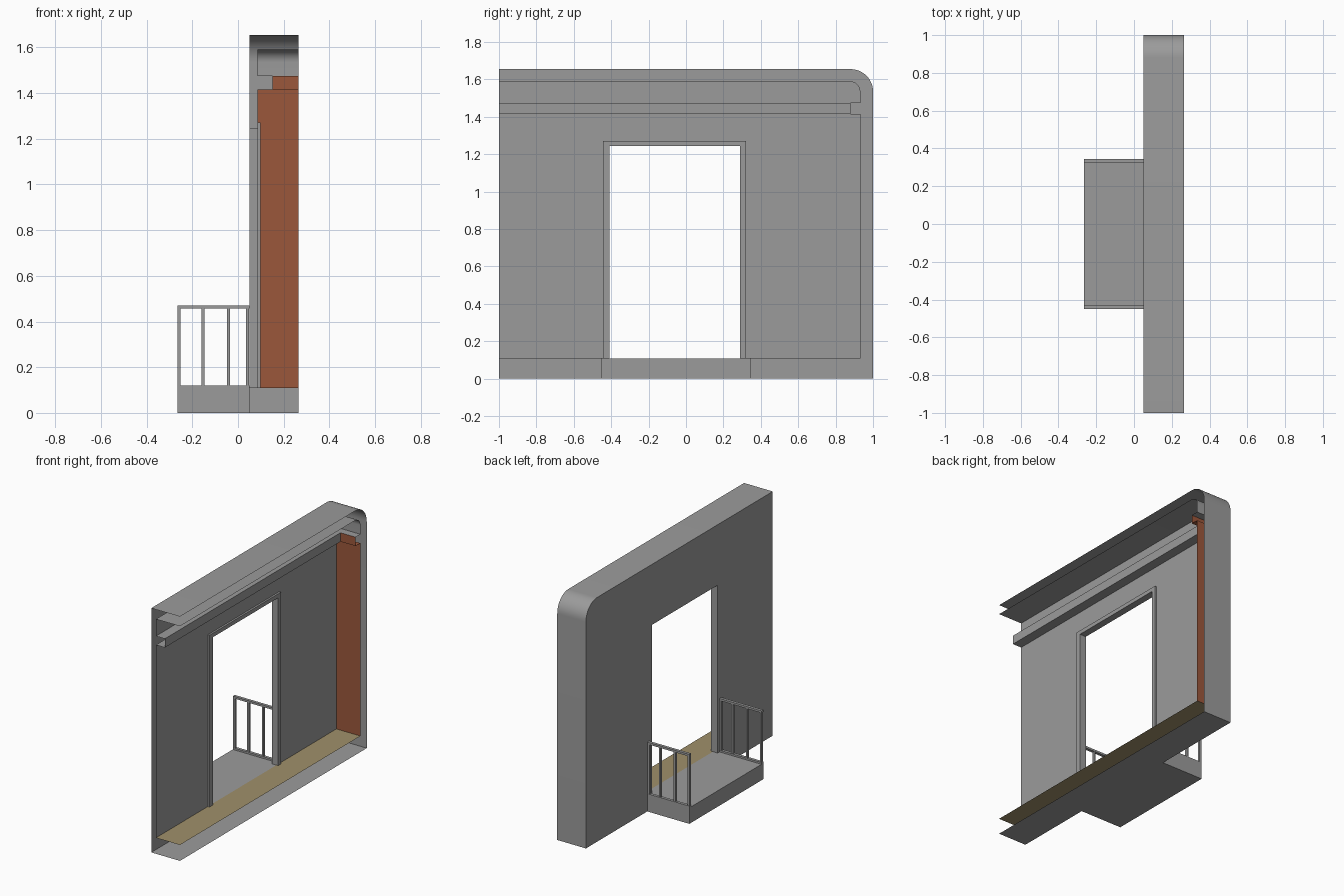
import bpy, math
from math import radians, cos, sin

if "Cube" in bpy.data.objects:
    bpy.data.objects.remove(bpy.data.objects["Cube"])


def material(name, rgb):
    m = bpy.data.materials.new(name)
    m.diffuse_color = (*rgb, 1)
    m.use_nodes = True
    m.node_tree.nodes["Principled BSDF"].inputs["Base Color"].default_value = m.diffuse_color
    return m


GREY = material("plaster_grey", (0.33, 0.33, 0.33))
BROWN = material("end_wall_brown", (0.33, 0.096, 0.044))
TAN = material("floor_tan", (0.35, 0.28, 0.145))

BACK, INNER, OPEN, TRIM = 0.05, 0.085, 0.265, 0.098   # x planes of the wall
F = 0.108                                             # floor height
D0, D1, DH = -0.41, 0.29, 1.245                       # door opening
T0, T1, TH = -0.445, 0.32, 1.272                      # door trim outline
B0, B1 = -0.45, 0.343                                 # balcony sides
L0, L1, LX, LY = 1.415, 1.475, 0.152, 0.88            # ledge
END = 0.932                                           # inner end wall


def mesh(name, faces, mat, smooth=False):
    verts, polys = [], []
    for f in faces:
        polys.append(range(len(verts), len(verts) + len(f)))
        verts += f
    me = bpy.data.meshes.new(name)
    me.from_pydata(verts, [], [list(p) for p in polys])
    me.materials.append(mat)
    ob = bpy.data.objects.new(name, me)
    bpy.context.collection.objects.link(ob)
    bpy.ops.object.select_all(action='DESELECT')
    ob.select_set(True)
    bpy.context.view_layer.objects.active = ob
    bpy.ops.object.mode_set(mode='EDIT')
    bpy.ops.mesh.select_all(action='SELECT')
    bpy.ops.mesh.remove_doubles(threshold=0.0001)
    bpy.ops.object.mode_set(mode='OBJECT')
    if smooth:
        bpy.ops.object.shade_smooth_by_angle(angle=radians(30))
    return ob


def ribbon(path, x0, x1):
    """Open sheet swept along x from a path of (y, z) points."""
    return [[(x0, *a), (x1, *a), (x1, *b), (x0, *b)] for a, b in zip(path, path[1:])]


def panel(points, x):
    return [(x, y, z) for y, z in points]


def box(x0, x1, y0, y1, z0, z1):
    ring = [(y0, z0), (y0, z1), (y1, z1), (y1, z0), (y0, z0)]
    side = [(y0, z0), (y1, z0), (y1, z1), (y0, z1)]
    return ribbon(ring, x0, x1) + [panel(side, x1), panel(side[::-1], x0)]


def corner(y, z, r, n=12):
    """Quarter circle from (y, z - r) to (y - r, z)."""
    a = [radians(90) * i / n for i in range(n + 1)]
    return [(y - r + r * cos(t), z - r + r * sin(t)) for t in a]


# outer shell: underside, end, rounded corner, top
outer = corner(1, 1.655, 0.12)
mesh("outer_shell", ribbon([(-1, 0), (1, 0)][::-1] + [], BACK, OPEN)
     + ribbon([(-1, 1.655)] + outer[::-1] + [(1, 0)], BACK, OPEN), GREY, True)

# back wall with the door opening and balcony notch
door = [(D0, F), (D0, DH), (D1, DH), (D1, F)]
back = [(-1, 0), (B0, 0), (B0, F)] + door + [(B1, F), (B1, 0), (1, 0)] + outer + [(-1, 1.655)]
mesh("back_wall", [panel(back[::-1], BACK)], GREY)

# inner wall below and above the ledge
inner = corner(END, 1.59, 0.055)
low = [(-1, F)] + door + [(END, F), (END, L0), (-1, L0)]
high = [(-1, L1), (END, L1)] + inner + [(-1, 1.59)]
mesh("inner_wall", [panel(low, INNER), panel(high, INNER)], GREY)

# ceiling with its rounded corner
mesh("ceiling", ribbon([(END, L1)] + inner + [(-1, 1.59)], INNER, OPEN), GREY, True)

# floor and coloured end wall
mesh("floor", ribbon([(-1, F), (END, F)], INNER, OPEN), TAN)
mesh("end_wall", ribbon([(END, F), (END, L0)], INNER, OPEN), BROWN)

# ledge running along the wall, turning along the end wall
mesh("wall_ledge",
     ribbon([(-1, L1), (LY, L1)], INNER, LX) + ribbon([(LY, L0), (-1, L0)], INNER, LX)
     + ribbon([(LY, L1), (END, L1)], INNER, OPEN)
     + [panel([(-1, L0), (LY, L0), (LY, L1), (-1, L1)], LX)], GREY)
mesh("end_ledge", ribbon([(END, L0), (LY, L0)], INNER, OPEN)
     + ribbon([(LY, L0), (LY, L1)], LX, OPEN), BROWN)

# door reveal and raised trim
rim = [(T0, F), (T0, TH), (T1, TH), (T1, F)]
mesh("door_frame", ribbon(door[::-1], BACK, TRIM) + ribbon(rim, INNER, TRIM)
     + [panel((rim + door[::-1])[::-1], TRIM)], GREY)

# balcony slab, open towards the wall
slab = [(B0, 0), (B0, F), (B1, F), (B1, 0), (B0, 0)]
mesh("balcony_slab", ribbon(slab, -OPEN, BACK) + ribbon([(D0, F), (D1, F)], BACK, INNER)
     + [panel(slab[:4], -OPEN)], GREY)

# balcony railings, one on each side
for name, y0, y1 in (("near_railing", B0, B0 + 0.02), ("far_railing", B1 - 0.02, B1)):
    parts = box(-OPEN, BACK, y0, y1, 0.456, 0.47) + box(-OPEN, BACK, y0, y1, F, 0.12)
    for x in (-0.258, -0.153, -0.042, 0.042):
        parts += box(x - 0.007, x + 0.007, y0 + 0.002, y1 - 0.002, 0.12, 0.456)
    mesh(name, parts, GREY)
